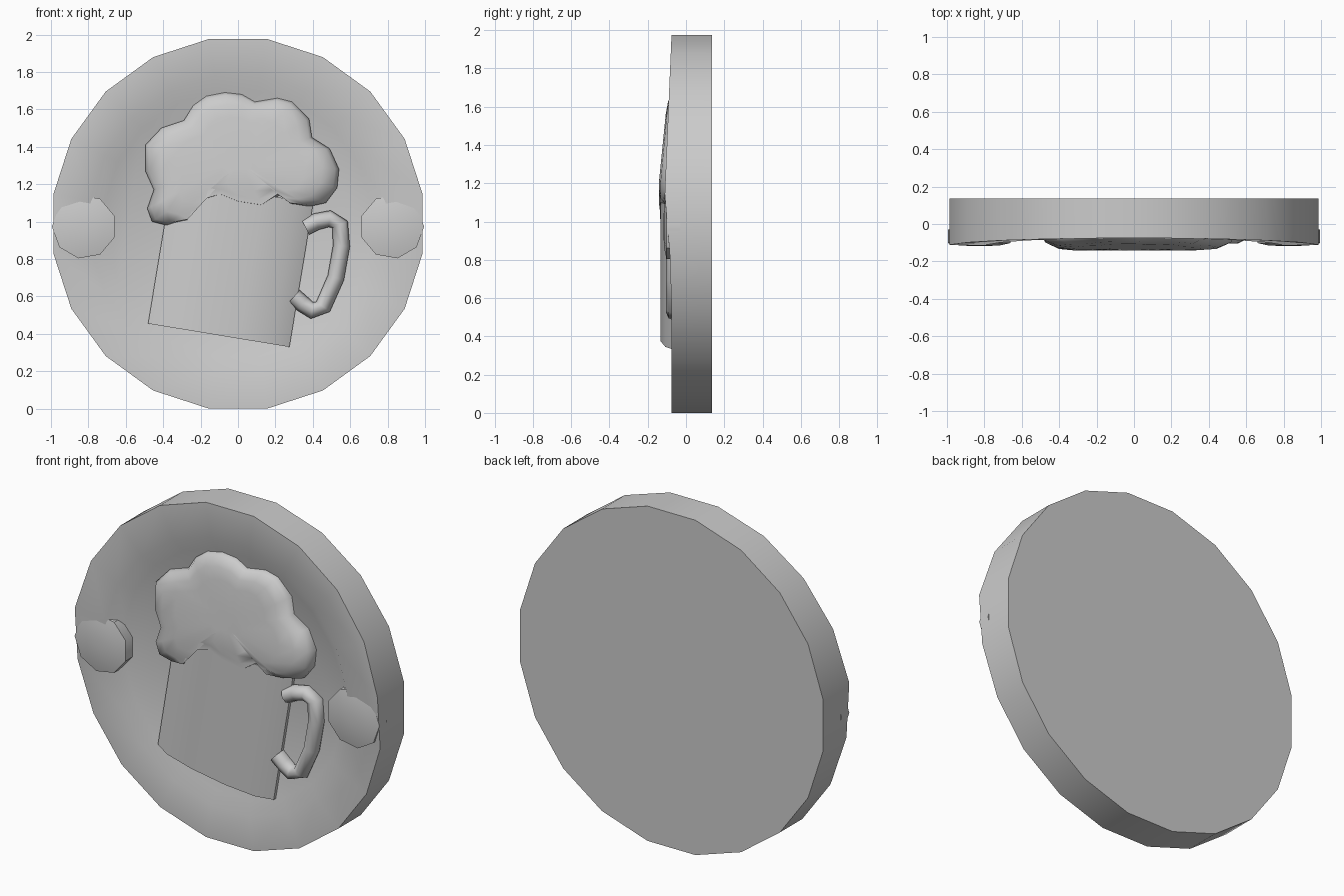
import bpy, math
from math import sin, cos, radians

if "Cube" in bpy.data.objects:
    bpy.data.objects.remove(bpy.data.objects["Cube"])

CZ = 0.988      # height of the disc centre
FLOOR = -0.04   # recessed face of the sign


def make(name, verts, faces, angle=40):
    me = bpy.data.meshes.new(name)
    me.from_pydata(verts, [], faces)
    ob = bpy.data.objects.new(name, me)
    bpy.context.collection.objects.link(ob)
    bpy.ops.object.select_all(action='DESELECT')
    ob.select_set(True)
    bpy.context.view_layer.objects.active = ob
    bpy.ops.object.mode_set(mode='EDIT')
    bpy.ops.mesh.select_all(action='SELECT')
    bpy.ops.mesh.normals_make_consistent(inside=False)
    bpy.ops.object.mode_set(mode='OBJECT')
    bpy.ops.object.shade_smooth_by_angle(angle=radians(angle))
    return ob


def loft(name, rings, closed=True, angle=40):
    """Bridge equal rings of points and cap both ends."""
    n = len(rings[0])
    verts = [p for r in rings for p in r]
    faces = [[i * n + k, i * n + (k + 1) % n, (i + 1) * n + (k + 1) % n, (i + 1) * n + k]
             for i in range(len(rings) - 1) for k in range(n)]
    faces += [list(range(n)), list(range((len(rings) - 1) * n, len(rings) * n))]
    return make(name, verts, faces, angle)


# Round board: 20 sides, recessed face, rim thickening down towards the scrolls
def rim_y(a):
    s = sin(a)
    if s > 0:
        return -0.075 - 0.043 * (1 - s)
    return -0.085 if s > -0.2 else -0.075


angles = [radians(9 + 18 * k) for k in range(20)]


def circle(r, depth):
    return [(r * cos(a), depth(a), CZ + r * sin(a)) for a in angles]


loft("round_board", [circle(1, lambda a: 0.135), circle(1, rim_y),
                     circle(0.80, rim_y), circle(0.72, lambda a: FLOOR)])

# Scroll ends of the upper rim, one on each side
for side, label in ((-1, "left"), (1, "right")):
    rings = []
    for r, y in ((0.172, -0.03), (0.172, -0.102), (0.11, -0.115), (0.02, -0.118)):
        rings.append([(side * (0.823 + r * cos(a)), y, 0.973 + r * sin(a))
                      for a in (radians(40 * k) for k in range(9))])
    loft("rim_scroll_" + label, rings)

# Mug body: shallow curved section swept along a tilted axis
TILT = radians(9.4)
section = [(-0.383, -0.02), (-0.383, -0.06), (-0.29, -0.108), (-0.11, -0.132),
           (0.11, -0.132), (0.29, -0.108), (0.383, -0.06), (0.383, -0.02)]


def mug_point(u, y, v):
    return (-0.103 + u * cos(TILT) + v * sin(TILT), y,
            0.392 - u * sin(TILT) + v * cos(TILT))


loft("mug_body", [[mug_point(u, y, v) for u, y in section] for v in (0, 0.78)])

# Handle: flattened tube along a C-shaped path
path = [(0.36, 0.97), (0.42, 1.0), (0.49, 1.015), (0.545, 0.985), (0.553, 0.87),
        (0.523, 0.70), (0.455, 0.545), (0.395, 0.525), (0.345, 0.56), (0.30, 0.60)]
rings = []
for i, (x, z) in enumerate(path):
    a, b = path[max(i - 1, 0)], path[min(i + 1, len(path) - 1)]
    dx, dz = b[0] - a[0], b[1] - a[1]
    d = math.hypot(dx, dz)
    rings.append([(x - dz / d * 0.045 * cos(t), -0.055 + 0.05 * sin(t), z + dx / d * 0.045 * cos(t))
                  for t in (radians(45 * k) for k in range(8))])
loft("mug_handle", rings, angle=60)

# Foam: puffy outline rising to a gently sloped front
outline = [(-0.495, 1.41), (-0.41, 1.50), (-0.29, 1.54), (-0.24, 1.62), (-0.17, 1.67),
           (-0.07, 1.69), (0.02, 1.68), (0.09, 1.64), (0.21, 1.66), (0.29, 1.64),
           (0.38, 1.55), (0.395, 1.45), (0.49, 1.39), (0.54, 1.28), (0.53, 1.18),
           (0.47, 1.10), (0.38, 1.08), (0.29, 1.09), (0.22, 1.14), (0.13, 1.08),
           (0.0, 1.10), (-0.10, 1.14), (-0.23, 1.10), (-0.28, 1.0), (-0.38, 0.98),
           (-0.46, 1.0), (-0.485, 1.07), (-0.45, 1.17), (-0.495, 1.27)]


def foam_ring(s, share):
    ring = []
    for x, z in outline:
        px, pz = 0.01 + (x - 0.01) * s, 1.32 + (z - 1.32) * s
        top = -0.142 + max(0, pz - 1.2) * 0.1
        k = max(share, 0.95) if share > 0.5 and z < 1.16 and abs(x) < 0.3 else share
        ring.append((px, FLOOR + 0.02 + (top - FLOOR - 0.02) * k, pz))
    return ring


loft("foam", [foam_ring(1, 0), foam_ring(1, 0.35), foam_ring(0.96, 0.68),
              foam_ring(0.83, 0.93), foam_ring(0.65, 1), foam_ring(0.2, 1)], angle=60)
